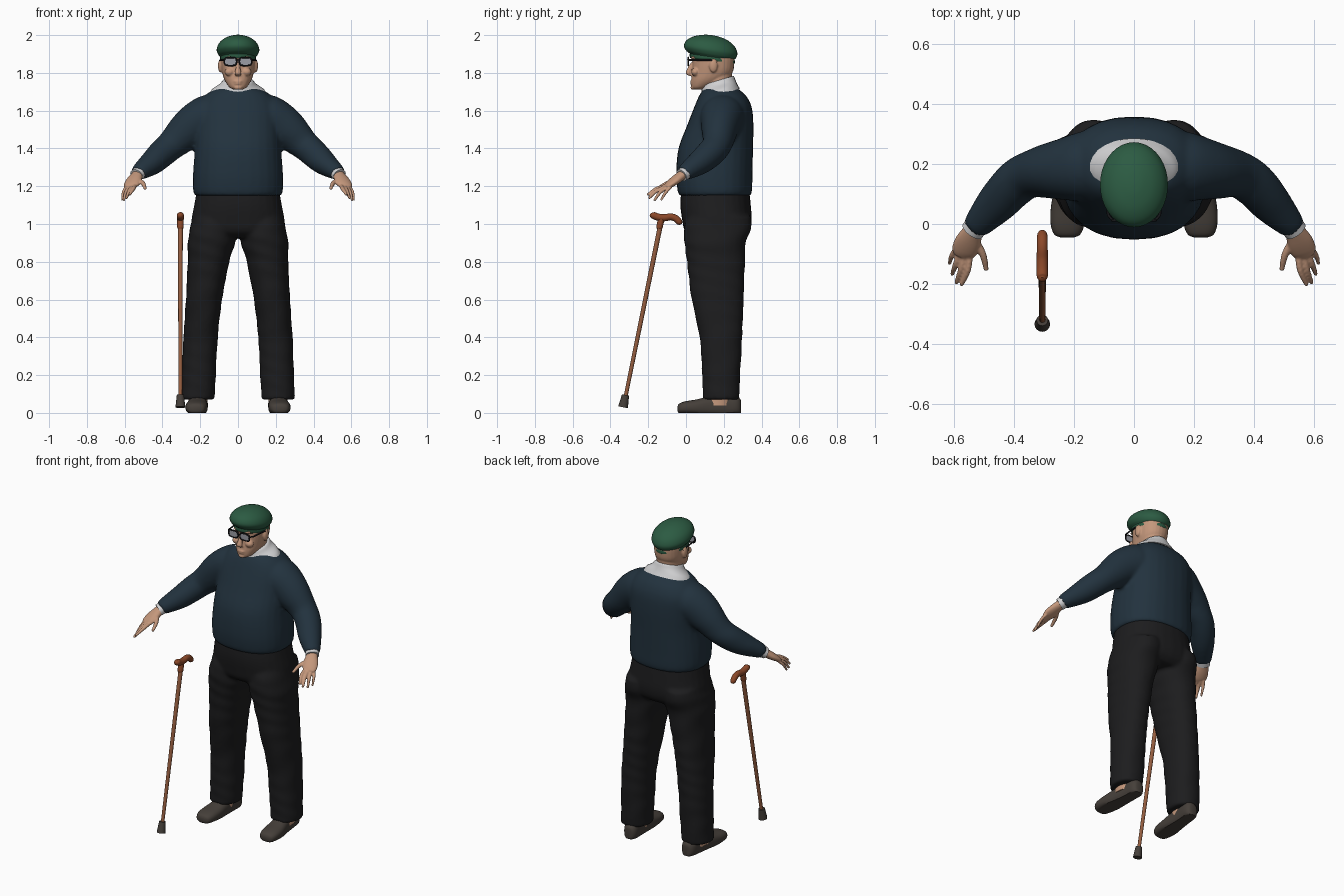
import bpy, bmesh, math
from mathutils import Vector, Matrix

cube = bpy.data.objects.get("Cube")
if cube:
    bpy.data.objects.remove(cube, do_unlink=True)

X, Y, Z = Vector((1, 0, 0)), Vector((0, 1, 0)), Vector((0, 0, 1))


def material(name, *rgb):
    m = bpy.data.materials.new(name)
    m.use_nodes = True
    m.diffuse_color = (*rgb, 1)
    m.node_tree.nodes["Principled BSDF"].inputs["Base Color"].default_value = (*rgb, 1)
    return m


navy = material("navy wool", .016, .032, .048)
green = material("green felt", .025, .105, .055)
black_cloth = material("black cloth", .012, .012, .013)
skin = material("skin", .55, .31, .2)
leather = material("brown grey leather", .06, .05, .042)
wood = material("shaft wood", .3, .11, .05)
red_wood = material("handle wood", .26, .065, .022)
white = material("white cotton", .65, .65, .66)
black = material("black frame", .01, .01, .012)
glass = material("grey lens", .33, .34, .38)


def spline(rings, steps):
    """Smooth in-between rings."""
    pts = [rings[0]] + list(rings) + [rings[-1]]
    for i in range(1, len(pts) - 2):
        for s in range(steps):
            t = s / steps
            yield [b + .5 * t * (c - a + t * (2*a - 5*b + 4*c - d + t * (3*(b - c) + d - a)))
                   for a, b, c, d in zip(*pts[i - 1:i + 3])]
    yield list(rings[-1])


def loft(bm, rings, axis=None, tilt=0, power=2, n=28, steps=4, folds=0):
    """Skin rings of (x, y, z, half width, half depth)."""
    rows = list(spline(rings, steps))
    centres = [Vector(r[:3]) for r in rows]
    loops = []
    for i, (c, r) in enumerate(zip(centres, rows)):
        if axis is Z:
            u, v = X, Y
        elif axis is Y:
            u, v = X, Z
        else:
            t = (centres[min(i + 1, len(rows) - 1)] - centres[max(i - 1, 0)]).normalized()
            u = t.cross(Z).normalized()
            v = u.cross(t)
        loop = []
        for k in range(n):
            a = math.tau * k / n
            ca, sa = math.cos(a), math.sin(a)
            f = 1 + folds * math.sin(55 * c.z + 3 * math.sin(a + 9 * c.z))
            p = c + f * (u * math.copysign(abs(ca) ** (2 / power), ca) * r[3]
                         + v * math.copysign(abs(sa) ** (2 / power), sa) * r[4])
            p.z = max(p.z + tilt * (p.y - c.y), 0)
            loop.append(bm.verts.new(p))
        loops.append(loop)
    for a, b in zip(loops, loops[1:]):
        for k in range(n):
            bm.faces.new((a[k], a[k - 1], b[k - 1], b[k]))
    bm.faces.new(loops[0])
    bm.faces.new(loops[-1][::-1])


def upright(bm, rows, side=1, **kw):
    """Loft of level sections: (z, centre x, half width, front y, back y)."""
    loft(bm, [(side * x, (f + b) / 2, z, w, (b - f) / 2) for z, x, w, f, b in rows], axis=Z, **kw)


def blob(bm, centre, size):
    bmesh.ops.create_uvsphere(bm, u_segments=20, v_segments=12, radius=1,
                              matrix=Matrix.Translation(centre) @ Matrix.Diagonal((*size, 1)))


def finish(name, bm, mat, voxel=0, smooth=3):
    bmesh.ops.recalc_face_normals(bm, faces=bm.faces)
    mesh = bpy.data.meshes.new(name)
    bm.to_mesh(mesh)
    bm.free()
    mesh.materials.append(mat)
    ob = bpy.data.objects.new(name, mesh)
    bpy.context.collection.objects.link(ob)
    bpy.ops.object.select_all(action='DESELECT')
    ob.select_set(True)
    bpy.context.view_layer.objects.active = ob
    if voxel:  # fuse overlapping shapes into one skin
        rm = ob.modifiers.new("fuse", 'REMESH')
        rm.mode, rm.voxel_size, rm.use_smooth_shade = 'VOXEL', voxel, True
        sm = ob.modifiers.new("soften", 'SMOOTH')
        sm.factor, sm.iterations = .5, smooth
    else:
        bpy.ops.object.shade_smooth_by_angle(angle=math.radians(45))
    return ob


def wire(name, points, radius, mat, cyclic=False):
    cu = bpy.data.curves.new(name, 'CURVE')
    cu.dimensions, cu.bevel_depth, cu.bevel_resolution = '3D', radius, 2
    sp = cu.splines.new('POLY')
    sp.points.add(len(points) - 1)
    for p, co in zip(sp.points, points):
        p.co = (*co, 1)
    sp.use_cyclic_u, sp.use_smooth = cyclic, True
    cu.materials.append(mat)
    bpy.context.collection.objects.link(bpy.data.objects.new(name, cu))


def mirror(s, rings):
    return [(s * r[0], *r[1:]) for r in rings]


# Sweater: torso and sleeves fused
bm = bmesh.new()
upright(bm, [(1.15, 0, .228, -.035, .342), (1.18, 0, .238, -.045, .35), (1.27, 0, .238, -.052, .352),
             (1.4, 0, .228, -.04, .355), (1.52, 0, .225, .005, .357), (1.61, 0, .22, .04, .35),
             (1.67, 0, .185, .065, .325), (1.705, 0, .14, .085, .29), (1.72, 0, .1, .1, .27)], power=2.3)
for s in (1, -1):
    loft(bm, mirror(s, [(.12, .2, 1.575, .11, .115), (.17, .19, 1.56, .115, .12), (.25, .18, 1.51, .1, .108),
                        (.345, .165, 1.425, .078, .082), (.4, .13, 1.375, .075, .075),
                        (.455, .07, 1.325, .068, .065), (.515, .005, 1.28, .05, .046),
                        (.53, -.012, 1.267, .042, .038)]), folds=.012)
finish("sweater", bm, navy, .011, 4)

# Trousers: hips and legs fused
bm = bmesh.new()
upright(bm, [(1.18, 0, .218, -.025, .335), (1.1, 0, .232, -.03, .343), (1.02, 0, .247, -.02, .348),
             (.96, 0, .245, -.005, .335), (.925, 0, .2, .04, .3)], power=2.3)
for s in (1, -1):
    upright(bm, [(1.04, .13, .11, .01, .345), (.97, .135, .12, -.012, .342), (.9, .141, .125, -.008, .318),
                 (.8, .156, .11, .005, .312), (.6, .18, .096, .03, .305), (.4, .198, .091, .072, .297),
                 (.2, .207, .09, .085, .287), (.07, .213, .088, .09, .28)],
            side=s, power=2.2, steps=10, folds=.014)
finish("trousers", bm, black_cloth, .011, 3)

# Head: skull, jaw, neck, nose, brow, lips and ears fused
bm = bmesh.new()
upright(bm, [(1.712, 0, .025, .04, .09), (1.725, 0, .046, .03, .125), (1.76, 0, .07, .028, .2),
             (1.8, 0, .083, .032, .245), (1.85, 0, .09, .034, .256), (1.9, 0, .09, .035, .255),
             (1.95, 0, .07, .05, .235)], power=2.2)
upright(bm, [(1.67, 0, .075, .085, .245), (1.73, 0, .07, .095, .24), (1.81, 0, .07, .1, .245)])
loft(bm, [(0, .036, 1.855, .009, .01), (0, .022, 1.825, .012, .014), (0, .012, 1.797, .018, .014),
          (0, .022, 1.785, .012, .008)], axis=Z)
blob(bm, (0, .042, 1.882), (.062, .018, .012))
blob(bm, (0, .034, 1.755), (.026, .013, .006))
blob(bm, (0, .034, 1.743), (.022, .012, .006))
blob(bm, (0, .038, 1.722), (.022, .014, .012))
for s in (1, -1):
    blob(bm, (s * .094, .145, 1.837), (.012, .022, .035))
    blob(bm, (s * .045, .05, 1.805), (.026, .022, .022))
finish("head", bm, skin, .005, 2)

# Shirt collar, lower at the throat
bm = bmesh.new()
upright(bm, [(1.685, 0, .155, .075, .285), (1.71, 0, .138, .08, .272), (1.735, 0, .1, .083, .262),
             (1.755, 0, .082, .085, .255), (1.76, 0, .075, .09, .25)], tilt=.3)
finish("shirt_collar", bm, white)

# Beret: soft crown sagging towards the back, with a band
bm = bmesh.new()
upright(bm, [(1.868, 0, .088, .028, .25), (1.885, 0, .094, .02, .255), (1.9, 0, .106, .0, .266),
             (1.925, 0, .113, -.011, .272), (1.957, 0, .1, .005, .258), (1.982, 0, .07, .045, .225),
             (1.996, 0, .032, .095, .18), (2.0, 0, .005, .13, .14)], tilt=-.14, n=36)
finish("beret", bm, green)
bm = bmesh.new()
upright(bm, [(1.862, 0, .09, .024, .254), (1.868, 0, .094, .02, .258), (1.884, 0, .094, .02, .258),
             (1.89, 0, .09, .024, .254)], tilt=-.14, n=36)
finish("beret_band", bm, green)

# Glasses
for s, side in ((1, "left"), (-1, "right")):
    bm = bmesh.new()
    loft(bm, [(s * .04, y, 1.86, .031, .02) for y in (.01, .014)], axis=Y, power=3.5, steps=1)
    finish(side + "_lens", bm, glass)
    rim = []
    for k in range(28):
        c, d = math.cos(math.tau * k / 28), math.sin(math.tau * k / 28)
        rim.append((s * .04 + .032 * math.copysign(abs(c) ** .57, c), .012,
                    1.86 + .021 * math.copysign(abs(d) ** .57, d)))
    wire(side + "_rim", rim, .0045, black, True)
    wire(side + "_temple", [(s * .071, .012, 1.868), (s * .086, .03, 1.868), (s * .095, .13, 1.868),
                            (s * .095, .16, 1.855)], .0045, black)
wire("glasses_bridge", [(-.01, .012, 1.866), (0, .01, 1.869), (.01, .012, 1.866)], .004, black)

# Hands, shirt cuffs, ankles and shoes
fingers = [((.545, -.1, 1.203), (.553, -.155, 1.187), (.573, -.2, 1.157), .0105),
           ((.562, -.1, 1.198), (.575, -.152, 1.178), (.59, -.193, 1.14), .0105),
           ((.577, -.094, 1.195), (.593, -.135, 1.17), (.604, -.165, 1.128), .01),
           ((.59, -.08, 1.197), (.606, -.106, 1.17), (.613, -.13, 1.13), .009),
           ((.53, -.05, 1.235), (.503, -.1, 1.215), (.492, -.148, 1.19), .012)]
for s, side in ((1, "left"), (-1, "right")):
    bm = bmesh.new()
    loft(bm, mirror(s, [(.515, .01, 1.28, .03, .026), (.535, -.025, 1.256, .034, .025),
                        (.552, -.06, 1.23, .043, .023), (.565, -.09, 1.208, .042, .018),
                        (.571, -.108, 1.196, .03, .011)]))
    for a, b, c, r in fingers:
        loft(bm, mirror(s, [(*a, r, r), (*b, r, r), (*c, r * .7, r * .7)]), n=12)
        blob(bm, (s * c[0], c[1], c[2]), (r * .75,) * 3)
    finish(side + "_hand", bm, skin, .0045, 2)

    bm = bmesh.new()
    loft(bm, mirror(s, [(.52, 0, 1.274, .04, .036), (.538, -.024, 1.258, .039, .034)]), steps=1)
    finish(side + "_shirt_cuff", bm, white)

    bm = bmesh.new()
    upright(bm, [(.04, .212, .05, .095, .24), (.13, .212, .05, .11, .25)], side=s)
    finish(side + "_ankle", bm, skin)

    bm = bmesh.new()
    loft(bm, mirror(s, [(.222, -.045, .022, .02, .012), (.222, -.035, .024, .043, .026),
                        (.221, 0, .028, .056, .034), (.218, .06, .03, .058, .042),
                        (.212, .13, .035, .05, .055), (.207, .2, .04, .045, .058),
                        (.203, .26, .04, .043, .055), (.202, .285, .035, .03, .042),
                        (.202, .291, .033, .012, .03)]), axis=Y, power=2.5)
    finish(side + "_shoe", bm, leather)

# Walking cane leaning forward at the foot
cx = -.305
for name, mat, rows in (
    ("cane_shaft", wood, [(-.325, .06, .01), (-.13, 1.02, .013)]),
    ("cane_ferrule", leather, [(-.333, .03, .026), (-.331, .04, .025), (-.32, .095, .019)]),
    ("cane_neck", red_wood, [(-.142, .975, .014), (-.14, .985, .017), (-.13, 1.03, .017)]),
    ("cane_handle", red_wood, [(-.184, 1.057, .008), (-.176, 1.048, .018), (-.15, 1.037, .019),
                               (-.115, 1.033, .019), (-.08, 1.038, .018), (-.052, 1.028, .018),
                               (-.034, 1.008, .016), (-.028, .998, .007)])):
    bm = bmesh.new()
    loft(bm, [(cx, y, z, r, r) for y, z, r in rows], n=16)
    finish(name, bm, mat)
